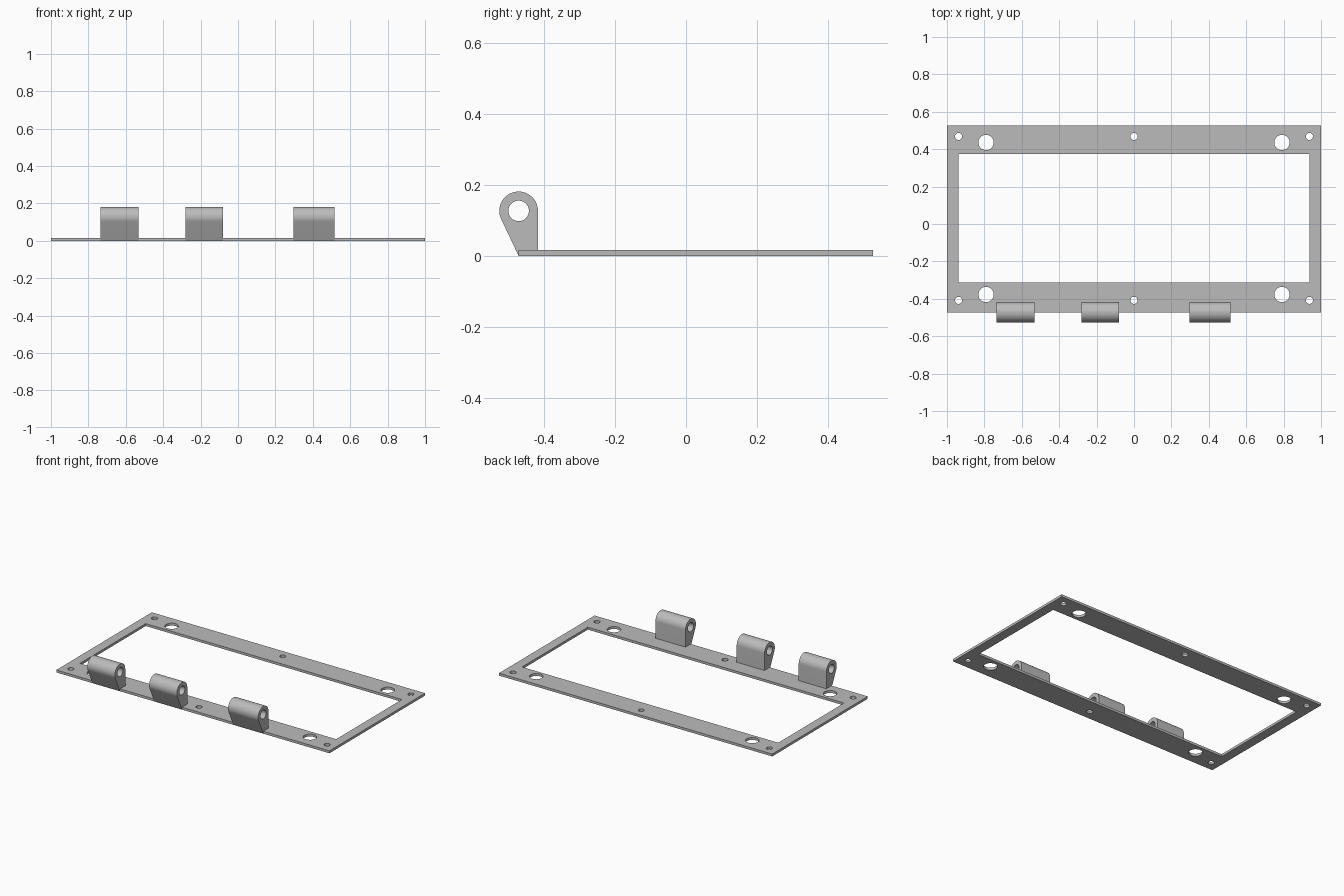
import bpy
import bmesh
from math import cos, sin, pi, acos, radians
from mathutils import Vector

cube = bpy.data.objects.get("Cube")
if cube:
    bpy.data.objects.remove(cube, do_unlink=True)

steel = bpy.data.materials.new("grey steel")
steel.use_nodes = True
steel.diffuse_color = (0.5, 0.5, 0.5, 1)
steel.node_tree.nodes["Principled BSDF"].inputs["Base Color"].default_value = (0.5, 0.5, 0.5, 1)


def rect(u0, u1, v0, v1):
    return [(u0, v0), (u1, v0), (u1, v1), (u0, v1)]


def arc(cu, cv, r, start=0.0, sweep=2 * pi, n=32, closed=True):
    steps = n if closed else n - 1
    return [(cu + r * cos(start + sweep * i / steps),
             cv + r * sin(start + sweep * i / steps)) for i in range(n)]


def prism(name, loops, low, high, place):
    """Extrude an outline (first loop) with holes (other loops)."""
    bm = bmesh.new()
    caps = ([], [])
    for loop in loops:
        rings = [[bm.verts.new(place(u, v, w)) for u, v in loop] for w in (low, high)]
        for i in range(len(loop)):
            j = (i + 1) % len(loop)
            for cap, ring in zip(caps, rings):
                cap.append(bm.edges.new((ring[i], ring[j])))
            bm.faces.new((rings[0][i], rings[0][j], rings[1][j], rings[1][i]))
    axis = Vector(place(0, 0, 1))
    for cap, normal in zip(caps, (-axis, axis)):
        bmesh.ops.triangle_fill(bm, edges=cap, use_beauty=True, normal=normal)
    bmesh.ops.recalc_face_normals(bm, faces=bm.faces)
    mesh = bpy.data.meshes.new(name)
    bm.to_mesh(mesh)
    bm.free()
    mesh.materials.append(steel)
    obj = bpy.data.objects.new(name, mesh)
    bpy.context.collection.objects.link(obj)
    bpy.ops.object.select_all(action="DESELECT")
    obj.select_set(True)
    bpy.context.view_layer.objects.active = obj
    bpy.ops.object.shade_smooth_by_angle(angle=radians(30))
    return obj


# Flat frame: window, large mounting holes and small screw holes
FRONT, BACK = -0.472, 0.527
loops = [rect(-1, 1, FRONT, BACK), rect(-0.938, 0.938, -0.313, 0.375)]
for y in (-0.377, 0.436):
    loops += [arc(x, y, 0.041) for x in (-0.791, 0.791)]
for y in (-0.408, 0.468):
    loops += [arc(x, y, 0.019, n=24) for x in (-0.938, 0, 0.938)]
prism("frame_plate", loops, 0, 0.016, lambda u, v, w: (u, v, w))

# Hinge knuckles: round top, straight back, slanted front tangent to the barrel
CENTRE_Z, RADIUS = 0.127, 0.0545
end = 1.5 * pi - acos(RADIUS / CENTRE_Z)
outline = [(FRONT, 0), (FRONT + RADIUS, 0.006)]
outline += arc(FRONT, CENTRE_Z, RADIUS, 0, end, 36, closed=False)
pin_hole = arc(FRONT, CENTRE_Z, 0.029)
knuckles = {"right": (-0.735, -0.533), "middle": (-0.282, -0.079), "left": (0.296, 0.516)}
for side, (x0, x1) in knuckles.items():
    prism(f"hinge_knuckle_{side}", [outline, pin_hole], x0, x1, lambda u, v, w: (w, u, v))
